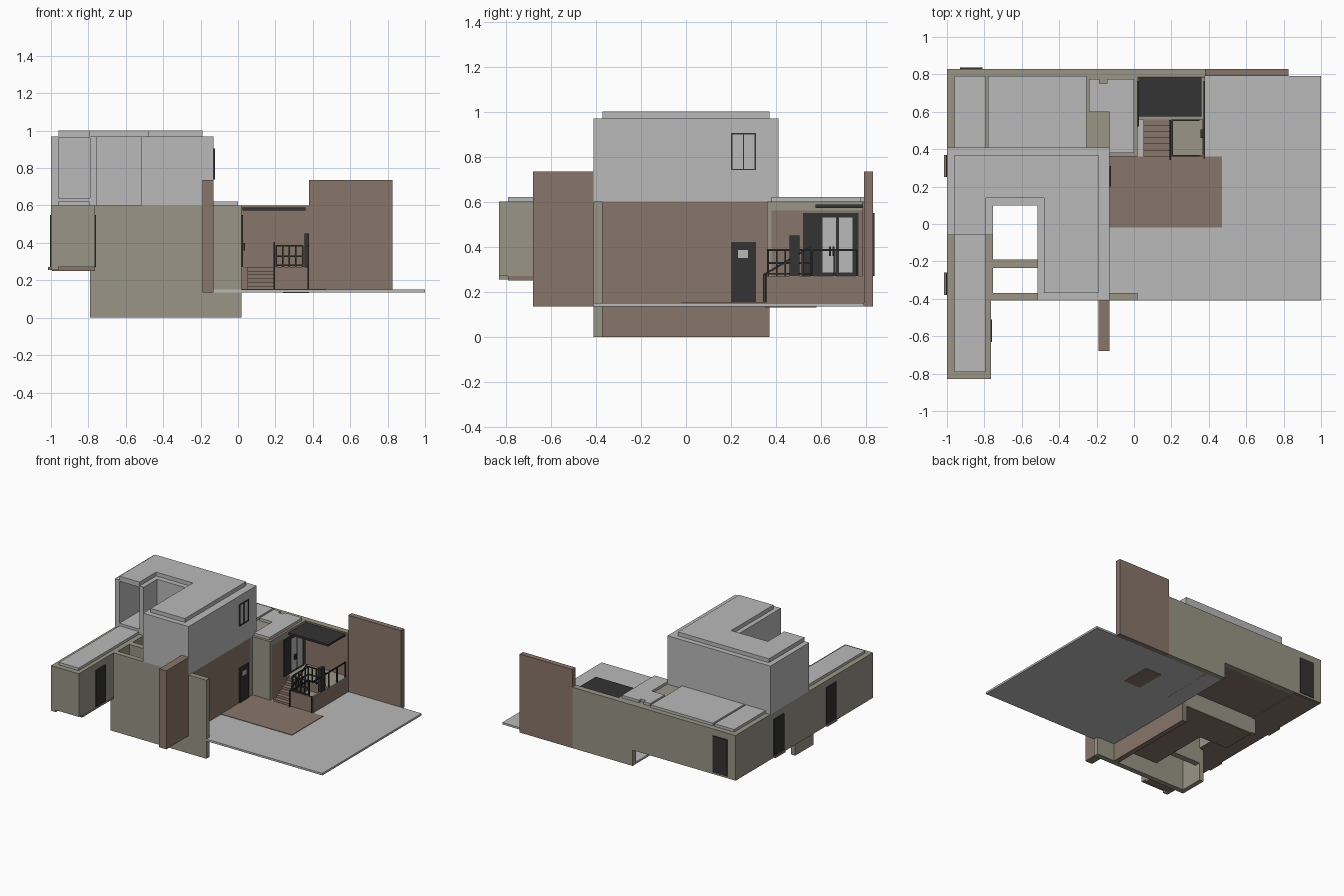
import bpy, bmesh
from mathutils import Vector

cube = bpy.data.objects.get("Cube")
if cube:
    bpy.data.objects.remove(cube)


def material(name, red, green, blue):
    m = bpy.data.materials.new(name)
    m.use_nodes = True
    m.diffuse_color = (red, green, blue, 1)
    shader = next(n for n in m.node_tree.nodes if n.type == 'BSDF_PRINCIPLED')
    shader.inputs["Base Color"].default_value = m.diffuse_color
    return m


grey = material("light grey plaster", .48, .49, .48)
olive = material("olive stone", .32, .3, .24)
brown = material("brown wood", .25, .18, .145)
dark = material("dark metal", .033, .033, .033)


def finish(name, mat, bm):
    bmesh.ops.recalc_face_normals(bm, faces=bm.faces)
    mesh = bpy.data.meshes.new(name)
    bm.to_mesh(mesh)
    bm.free()
    mesh.materials.append(mat)
    obj = bpy.data.objects.new(name, mesh)
    bpy.context.collection.objects.link(obj)
    return obj


def box(name, mat, xs, ys, zs):
    bm = bmesh.new()
    bmesh.ops.create_cube(bm, size=1)
    for v in bm.verts:
        v.co = [span[0] if c < 0 else span[1] for c, span in zip(v.co, (xs, ys, zs))]
    return finish(name, mat, bm)


def prism(name, mat, outline, zs):
    bm = bmesh.new()
    face = bm.faces.new([bm.verts.new((x, y, zs[0])) for x, y in outline])
    made = bmesh.ops.extrude_face_region(bm, geom=[face])
    for v in made["geom"]:
        if isinstance(v, bmesh.types.BMVert):
            v.co.z = zs[1]
    return finish(name, mat, bm)


def bar(name, start, end, thickness=.008):
    a, b = Vector(start), Vector(end)
    bm = bmesh.new()
    bmesh.ops.create_cube(bm, size=1)
    turn = (b - a).to_track_quat('Z', 'Y')
    for v in bm.verts:
        local = Vector((v.co.x * thickness, v.co.y * thickness, v.co.z * (b - a).length))
        v.co = turn @ local + (a + b) / 2
    return finish(name, dark, bm)


# Shared grid lines and levels
west, wing_east, house_east, nook_east, terrace_east = -1, -.765, -.13, .02, .38
south, house_south, house_north, north = -.83, -.41, .41, .83
wall, thin = .04, .035
court_w, court_e, court_n, arm_south = -.755, -.515, .1, -.06
ground, deck, floor, eave, parapet, top = .135, .15, .27, .6, .97, 1.0
under = floor - .015
inner_w, inner_n, inner_s = west + wall, north - wall, house_south + wall
low = (0, eave)
raised = (under, eave)
cap = (eave - .01, eave + .02)

# Patio and free standing walls
box("patio_slab", grey, (house_east, 1), (house_south, inner_n), (ground, deck))
box("patio_deck", brown, (house_east, .47), (-.02, .36), (deck, deck + .004))
box("tall_garden_wall", brown, (terrace_east, .825), (inner_n, north), (ground, .735))
box("entry_screen_wall", brown, (-.19, house_east), (-.68, house_south), (ground, .735))
box("pit_base", brown, (.24, terrace_east), (.35, .58), (ground - .004, ground))

# Lower storey of the house
box("house_front_wall", olive, (court_w - thin, nook_east), (house_south, inner_s), low)
box("house_east_wall", brown, (house_east - wall, house_east), (inner_s, .37), low)
box("house_back_wall", olive, (court_w - thin, house_east), (.33, .37), (ground, eave))
box("house_west_wall", olive, (court_w - thin, court_w), (house_south, -.19), low)
box("court_west_wall", olive, (court_w - thin, court_w), (-.19, .37), raised)
box("court_east_wall", olive, (court_e, court_e + thin), (inner_s, court_n), (ground, eave))
box("court_back_wall", olive, (court_w, court_e + thin), (court_n, court_n + wall), (ground, eave))
box("court_beam", olive, (court_w, court_e), (-.235, -.19), (ground, eave))
box("house_floor_east", brown, (court_e, house_east), (inner_s, .37), (ground - .01, ground))
box("house_floor_north", brown, (court_w, court_e), (court_n, .37), (ground - .01, ground))

# Front wing
box("west_long_wall", olive, (west, inner_w), (south, north), raised)
box("wing_front_wall", olive, (inner_w, wing_east), (south, south + wall), (floor, eave))
box("wing_east_wall", olive, (wing_east - .03, wing_east), (south + wall, arm_south), (floor, eave))
box("wing_floor", brown, (west + .005, wing_east), (south + wall, north - .01), (under - .005, floor))
box("wing_roof", grey, (inner_w, wing_east - .03), (south + wall, house_north), cap)

# Rear range
box("rear_wall_west", olive, (inner_w, house_east), (inner_n, north), raised)
box("rear_wall_east", olive, (house_east, terrace_east), (inner_n, north), (ground, eave))
box("rear_floor", brown, (wing_east, house_east), (.37, inner_n), (under, floor))
box("rear_roof_deck", olive, (inner_w, nook_east), (.37, inner_n), (eave - .04, eave))
box("rear_roof_west", grey, (inner_w, -.795), (house_north, inner_n), cap)
box("rear_roof_middle", grey, (-.78, -.255), (house_north, inner_n), cap)
prism("rear_roof_east", grey, [(-.24, eave), (house_east, eave), (house_east, .38), (0, .38),
                               (0, .775), (-.145, .775), (-.145, .75), (-.185, .75),
                               (-.185, .775), (-.24, .775)], cap)
box("nook_front_wall", olive, (house_east, nook_east), (.36, .38), (deck, eave))
box("nook_east_wall", brown, (0, nook_east), (.38, inner_n), (ground, eave))
box("terrace_back_cladding", brown, (nook_east, terrace_east), (inner_n - .006, inner_n), (deck, eave))

# Upper storey, a ring of walls around the open court
upper = (eave, parapet)
box("upper_west_wall", grey, (west, inner_w), (arm_south, house_north), upper)
box("upper_back_wall", grey, (inner_w, house_east), (house_north - wall, house_north), upper)
box("upper_east_wall", grey, (-.19, house_east), (house_south, house_north - wall), upper)
box("upper_front_wall", grey, (court_e, -.19), (house_south, inner_s), upper)
box("upper_court_east", grey, (court_e, court_e + thin), (inner_s, court_n), upper)
box("upper_court_back", grey, (court_w - thin, court_e + thin), (court_n, court_n + wall), upper)
box("upper_court_west", grey, (court_w - thin, court_w), (arm_south, court_n), upper)
ring = [(inner_w, arm_south), (court_w - thin, arm_south), (court_w - thin, court_n + wall),
        (court_e + thin, court_n + wall), (court_e + thin, inner_s), (-.19, inner_s),
        (-.19, house_north - wall), (inner_w, house_north - wall)]
prism("upper_roof", grey, ring, (parapet - .01, top))
prism("upper_floor", grey, ring, (eave - .02, eave + .04))


# Doors and windows, as thin plates on the walls
def plate(name, mat, axis, at, span, zs, side=1, depth=.006):
    across = sorted((at, at + side * depth))
    return box(name, mat, across if axis == 'x' else span, span if axis == 'x' else across, zs)


plate("house_door", dark, 'x', house_east, (.2, .31), (deck, .42))
plate("house_door_pane", grey, 'x', house_east, (.23, .275), (.35, .385), depth=.008)
for name, span, zs in (("sill", (.2, .31), (.74, .746)), ("head", (.2, .31), (.899, .905)),
                       ("left", (.304, .31), (.74, .905)), ("right", (.2, .206), (.74, .905)),
                       ("mullion", (.253, .257), (.74, .905))):
    plate("window_" + name, dark, 'x', house_east, span, zs)

door_height = (floor, .55)
plate("terrace_door_frame", dark, 'x', nook_east, (.52, .765), door_height)
for start in (.605, .68):
    plate("terrace_door_pane", grey, 'x', nook_east, (start, start + .06), (floor + .015, .53), depth=.008)
for y in (.64, .655):
    bar("terrace_door_handle", (.033, y, .36), (.033, y, .4))
for start in (.25, -.38):
    plate("west_door", dark, 'x', west, (start, start + .12), door_height, -1)
    box("west_door_step", brown, (west - .015, west), (start, start + .12), (under, floor))
plate("rear_door", dark, 'y', north, (-.93, -.81), door_height)
plate("wing_door", dark, 'x', wing_east, (-.63, -.51), door_height)

# Raised terrace, pit and stairs
box("terrace_base", brown, (nook_east, terrace_east), (.56, inner_n - .006), (deck, floor - .005))
box("terrace_paving", olive, (nook_east, terrace_east), (.56, inner_n - .006), (floor - .005, floor))
pit = (deck, floor)
box("pit_west_wall", brown, (.19, .2), (.36, .56), pit)
box("pit_east_wall", brown, (.365, terrace_east), (.36, .56), pit)
box("pit_front_wall", brown, (.2, .365), (.36, .37), pit)
box("pit_paving", olive, (.2, .365), (.37, .56), (deck, deck + .05))
steps = 6
for i in range(steps):
    box("stair_step", brown, (.05, .19), (.36 + i * .2 / steps, .56),
        (deck + i * .02, deck + (i + 1) * .02))

# Canopy, tall post and railings
box("canopy", dark, (.025, .36), (.575, inner_n), (.572, .588))
box("tall_post", dark, (.355, terrace_east), (.46, .505), (deck, .45))
rail = .385


def railing(name, start, end, bays):
    a, b = Vector(start), Vector(end)
    for level in (floor + .01, (floor + rail) / 2, rail):
        lift = Vector((0, 0, level))
        bar(name + "_rail", a + lift, b + lift)
    for i in range(bays + 1):
        foot = a.lerp(b, i / bays)
        bar(name + "_baluster", foot + Vector((0, 0, floor)), foot + Vector((0, 0, rail)))


railing("front_railing", (.205, .365, 0), (.345, .365, 0), 4)
railing("stair_side_railing", (.205, .365, 0), (.205, .555, 0), 5)
railing("pit_back_railing", (.205, .555, 0), (.345, .555, 0), 4)
bar("terrace_rail", (.375, .365, rail), (.375, .76, rail))
for y in (.56, .66, .76):
    bar("terrace_rail_post", (.375, y, floor), (.375, y, rail))
bar("stair_handrail", (.195, .345, .275), (.195, .555, .4))
bar("stair_foot_post", (.195, .345, deck), (.195, .345, .28))
bar("pit_corner_post", (.375, .355, deck), (.375, .355, .28))
